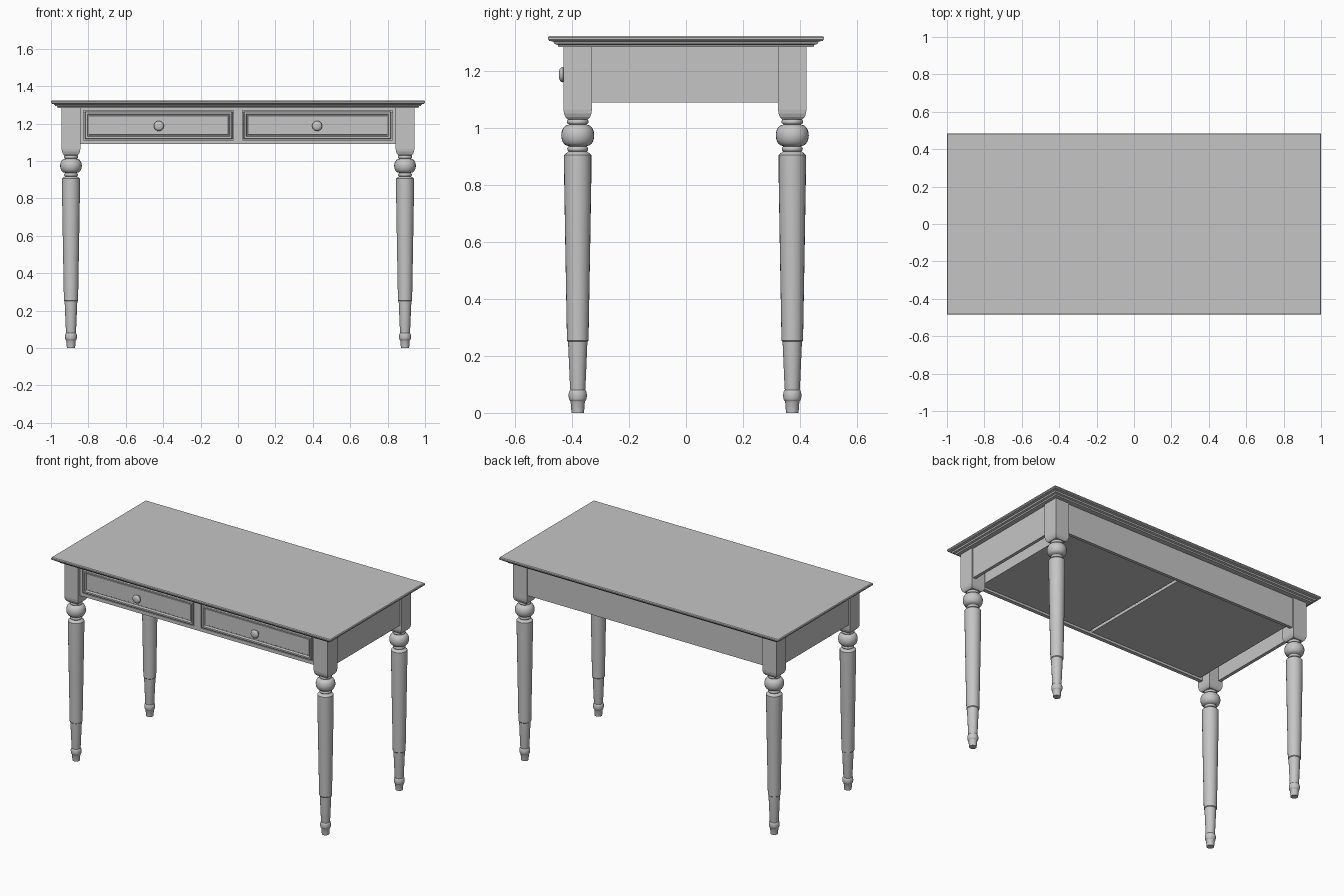
import bpy, bmesh, math
from mathutils import Matrix

cube = bpy.data.objects.get("Cube")
if cube:
    bpy.data.objects.remove(cube)

GREY = (0.56, 0.56, 0.56, 1)
paint = bpy.data.materials.new("plain_grey")
paint.use_nodes = True
paint.diffuse_color = GREY
paint.node_tree.nodes["Principled BSDF"].inputs["Base Color"].default_value = GREY


def finish(bm, name, loc=(0, 0, 0), smooth=False):
    bmesh.ops.recalc_face_normals(bm, faces=bm.faces)
    mesh = bpy.data.meshes.new(name)
    bm.to_mesh(mesh)
    bm.free()
    mesh.materials.append(paint)
    ob = bpy.data.objects.new(name, mesh)
    ob.location = loc
    bpy.context.collection.objects.link(ob)
    if smooth:
        bpy.ops.object.select_all(action="DESELECT")
        ob.select_set(True)
        bpy.context.view_layer.objects.active = ob
        bpy.ops.object.shade_smooth_by_angle(angle=math.radians(40))
    return ob


def loft(bm, rings):
    """Skin a stack of equal-length point rings and cap both ends."""
    loops = [[bm.verts.new(p) for p in ring] for ring in rings]
    n = len(loops[0])
    for a, b in zip(loops, loops[1:]):
        for i in range(n):
            j = (i + 1) % n
            bm.faces.new((a[i], a[j], b[j], b[i]))
    bm.faces.new(loops[0])
    bm.faces.new(loops[-1])


def rect(hx, hy, z):
    return [(-hx, -hy, z), (hx, -hy, z), (hx, hy, z), (-hx, hy, z)]


def circle(r, z, n=24):
    return [(r * math.cos(2 * math.pi * i / n), r * math.sin(2 * math.pi * i / n), z)
            for i in range(n)]


def bead(core, radius, z0, z1, steps=8):
    """Rounded ring bulging from the core radius."""
    return [(core + (radius - core) * math.sin(math.pi * k / steps),
             (z0 + z1) / 2 - (z1 - z0) / 2 * math.cos(math.pi * k / steps))
            for k in range(steps + 1)]


def box(name, x0, x1, y0, y1, z0, z1):
    bm = bmesh.new()
    hx, hy, hz = (x1 - x0) / 2, (y1 - y0) / 2, (z1 - z0) / 2
    loft(bm, [rect(hx, hy, -hz), rect(hx, hy, hz)])
    return finish(bm, name, ((x0 + x1) / 2, (y0 + y1) / 2, (z0 + z1) / 2))


LEG_X, FRONT_Y, BACK_Y, HALF = 0.893, -0.38, 0.373, 0.05
LOW, HIGH = 1.09, 1.286

# Table top with stepped moulding under its edge
bm = bmesh.new()
edge = [(0.048, 1.284), (0.036, 1.284), (0.034, 1.292), (0.022, 1.295),
        (0.018, 1.303), (0.004, 1.306), (0, 1.311), (0, 1.318), (0.004, 1.323)]
loft(bm, [rect(1 - i, 0.484 - i, z) for i, z in edge])
finish(bm, "table_top")

# Turned legs with square upper blocks
profile = ([(0.022, 0), (0.025, 0.04)]
           + bead(0.026, 0.032, 0.042, 0.08)
           + [(0.027, 0.088), (0.034, 0.25), (0.038, 0.254), (0.038, 0.264),
              (0.044, 0.6), (0.048, 0.84), (0.048, 0.905), (0.034, 0.917)]
           + bead(0.031, 0.037, 0.918, 0.935, 6)
           + bead(0.033, 0.058, 0.937, 1.011, 10)
           + bead(0.031, 0.038, 1.013, 1.03, 6)
           + [(0.034, 1.035)])
for side, x in (("left", LEG_X), ("right", -LEG_X)):
    for end, y in (("front", FRONT_Y), ("back", BACK_Y)):
        bm = bmesh.new()
        loft(bm, [circle(r, z) for r, z in profile])
        finish(bm, f"{end}_{side}_leg", (x, y, 0), True)
        bm = bmesh.new()
        loft(bm, [rect(h, h, z) for h, z in
                  ((0.036, 1.03), (0.043, 1.038), (0.048, 1.05), (HALF, 1.065), (HALF, HIGH))])
        finish(bm, f"{end}_{side}_leg_block", (x, y, 0))

# Aprons on the back and sides
box("back_apron", -LEG_X + HALF, LEG_X - HALF, 0.395, 0.415, LOW, HIGH)
for side, s in (("left", 1), ("right", -1)):
    xs = sorted((s * 0.912, s * 0.933))
    box(f"{side}_apron", *xs, FRONT_Y + HALF, BACK_Y - HALF, LOW, HIGH)

# Front frame: rails and stiles around the drawers
RAIL_Y = (-0.414, -0.39)
box("bottom_rail", -0.845, 0.845, *RAIL_Y, LOW, 1.112)
box("top_rail", -0.845, 0.845, *RAIL_Y, 1.27, HIGH)
box("middle_stile", -0.024, 0.024, *RAIL_Y, 1.112, 1.27)
for side, s in (("left", 1), ("right", -1)):
    xs = sorted((s * 0.825, s * 0.845))
    box(f"{side}_stile", *xs, *RAIL_Y, 1.112, 1.27)

# Drawers: panelled front, box and knob
for side, s in (("left", 1), ("right", -1)):
    xs = sorted((s * 0.03, s * 0.819))
    front = box(f"{side}_drawer_front", *xs, -0.416, -0.385, 1.117, 1.265)
    bm = bmesh.new()
    bm.from_mesh(front.data)
    bm.normal_update()
    face = min(bm.faces, key=lambda f: f.normal.y)
    for thick, depth in ((0.006, 0.004), (0.013, 0), (0.006, -0.014), (0.005, 0), (0.003, 0.003)):
        bmesh.ops.inset_region(bm, faces=[face], thickness=thick, depth=depth)
    bm.to_mesh(front.data)
    bm.free()

    xs = sorted((s * 0.01, s * 0.825))
    box(f"{side}_drawer_box", *xs, -0.388, 0.394, 1.103, 1.26)

    bm = bmesh.new()
    knob = [(0.014, 0), (0.011, 0.01), (0.012, 0.016), (0.022, 0.02), (0.027, 0.027),
            (0.025, 0.034), (0.018, 0.039), (0.008, 0.041)]
    loft(bm, [circle(r, z, 20) for r, z in knob])
    bmesh.ops.rotate(bm, verts=bm.verts, matrix=Matrix.Rotation(math.pi / 2, 3, "X"))
    finish(bm, f"{side}_drawer_knob", (s * 0.423, -0.405, 1.187), True)
